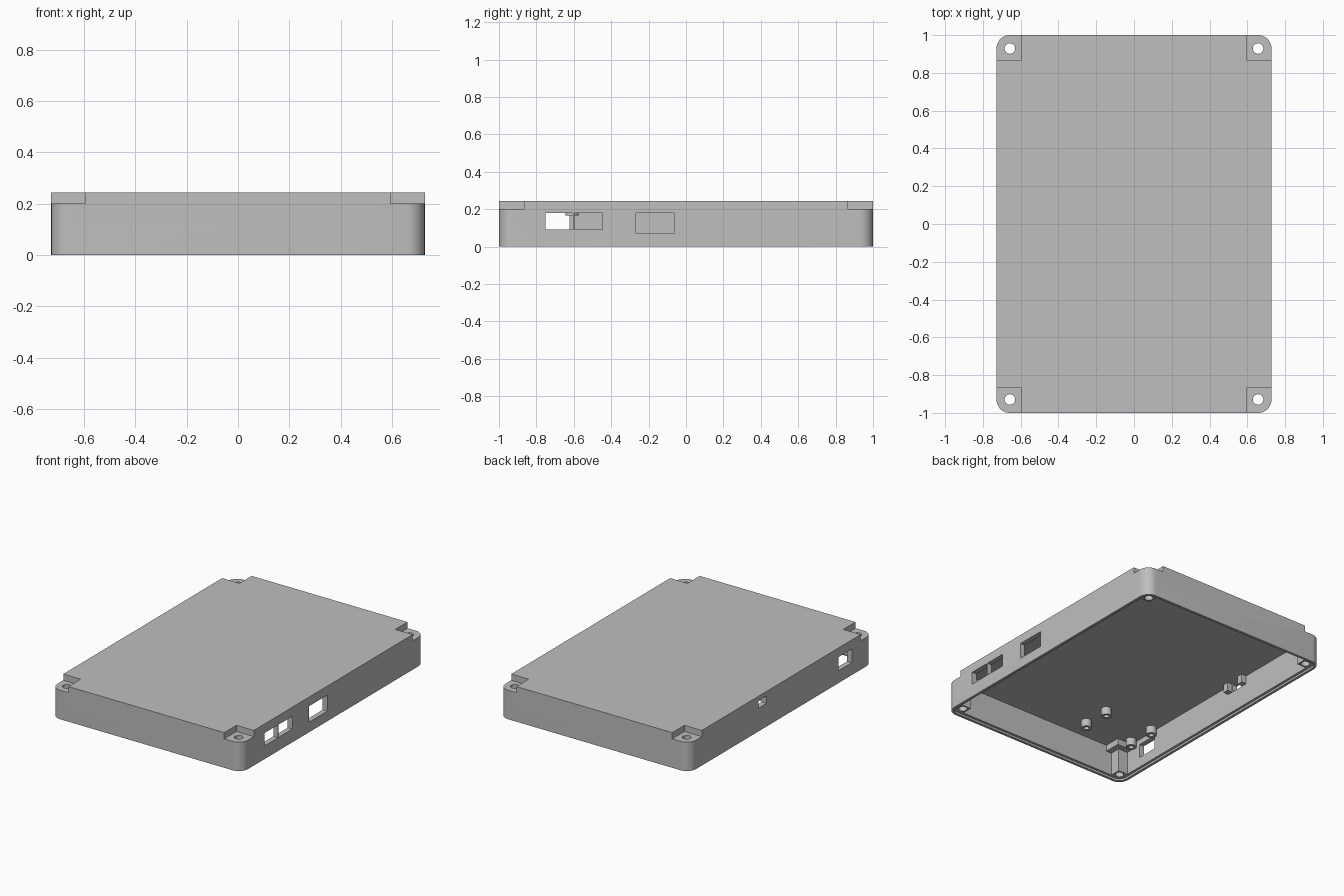
import bpy, bmesh, math
from mathutils import Matrix, Vector

if "Cube" in bpy.data.objects:
    bpy.data.objects.remove(bpy.data.objects["Cube"], do_unlink=True)

grey = bpy.data.materials.new("plain grey")
grey.use_nodes = True
grey.diffuse_color = (0.52, 0.52, 0.52, 1)
grey.node_tree.nodes["Principled BSDF"].inputs["Base Color"].default_value = grey.diffuse_color

HALF_X, HALF_Y, HEIGHT = 0.728, 1.0, 0.243
ROOF = 0.218          # underside of the top plate
WALL = 0.035
CORNERS = [(sx, sy) for sx in (-1, 1) for sy in (-1, 1)]


def finish(bm, name):
    bmesh.ops.recalc_face_normals(bm, faces=bm.faces)
    mesh = bpy.data.meshes.new(name)
    bm.to_mesh(mesh)
    bm.free()
    mesh.materials.append(grey)
    obj = bpy.data.objects.new(name, mesh)
    bpy.context.collection.objects.link(obj)
    return obj


def box(name, x, y, z):
    bm = bmesh.new()
    size = [abs(b - a) for a, b in (x, y, z)]
    mid = Vector([(a + b) / 2 for a, b in (x, y, z)])
    bmesh.ops.create_cube(bm, size=1, matrix=Matrix.Translation(mid) @ Matrix.Diagonal((*size, 1)))
    return finish(bm, name)


def cylinder(name, x, y, z, r):
    bm = bmesh.new()
    mid = Matrix.Translation((x, y, (z[0] + z[1]) / 2))
    bmesh.ops.create_cone(bm, cap_ends=True, segments=32, radius1=r, radius2=r,
                          depth=z[1] - z[0], matrix=mid)
    return finish(bm, name)


def rounded_slab(name, inset, z, radius, steps=10):
    """Rounded rectangle of the case outline, shrunk by inset."""
    bm = bmesh.new()
    cx, cy = HALF_X - inset - radius, HALF_Y - inset - radius
    ring = []
    for q, (sx, sy) in enumerate([(1, 1), (-1, 1), (-1, -1), (1, -1)]):
        for i in range(steps + 1):
            a = math.pi / 2 * (q + i / steps)
            ring.append(bm.verts.new((sx * cx + radius * math.cos(a),
                                      sy * cy + radius * math.sin(a), z[0])))
    face = bm.faces.new(ring)
    top = bmesh.ops.extrude_face_region(bm, geom=[face])["geom"]
    bmesh.ops.translate(bm, vec=(0, 0, z[1] - z[0]),
                        verts=[v for v in top if isinstance(v, bmesh.types.BMVert)])
    return finish(bm, name)


def combine(target, tool, operation="DIFFERENCE"):
    mod = target.modifiers.new("boolean", "BOOLEAN")
    mod.operation, mod.solver, mod.object = operation, "EXACT", tool
    bpy.context.view_layer.objects.active = target
    bpy.ops.object.modifier_apply(modifier=mod.name)
    bpy.data.objects.remove(tool, do_unlink=True)


def corner_box(sx, sy, width, z):
    return box("corner_tool", (sx * (HALF_X - width), sx * 0.9),
               (sy * (HALF_Y - width), sy * 1.2), z)


# Hollow space, leaving screw posts and pocket blocks in the corners
cavity = rounded_slab("cavity", WALL, (-0.1, ROOF), 0.04)
for sx, sy in CORNERS:
    combine(cavity, corner_box(sx, sy, 0.108, (-0.2, 0.3)))
    combine(cavity, corner_box(sx, sy, 0.15, (0.175, 0.31)))

# Case shell with a stepped lower rim
case = rounded_slab("case_shell", 0, (0, HEIGHT), 0.07)
combine(case, cavity)
combine(case, rounded_slab("lip", 0.018, (-0.1, 0.014), 0.05))

# Corner pockets and screw holes
for sx, sy in CORNERS:
    combine(case, corner_box(sx, sy, 0.133, (0.2, 0.4)))
    combine(case, cylinder("hole", sx * 0.657, sy * 0.929, (-0.1, 0.5), 0.028))

# Port openings: side, y range, z range
for side, y, z in [(1, (-0.75, -0.605), (0.092, 0.18)),
                   (1, (-0.597, -0.447), (0.092, 0.18)),
                   (1, (-0.267, -0.065), (0.07, 0.18)),
                   (-1, (-0.77, -0.622), (0.085, 0.18)),
                   (-1, (0.16, 0.25), (0.16, 0.212))]:
    combine(case, box("port", (side * 0.66, side * 0.9), y, z))

# Hollow board standoffs under the top plate
parts = [case]
for x in (-0.28, -0.655):
    for y in (-0.81, -0.61):
        post = cylinder("board_standoff", x, y, (0.165, ROOF + 0.005), 0.034)
        combine(post, cylinder("bore", x, y, (0.1, 0.21), 0.017))
        parts.append(post)

# Small brackets either side of the little port
for y in ((0.115, 0.155), (0.255, 0.295)):
    parts.append(box("port_bracket", (-0.7, -0.655), y, (0.16, ROOF + 0.005)))

# Smooth curved walls, keep edges crisp
for obj in bpy.context.view_layer.objects:
    obj.select_set(obj in parts)
bpy.context.view_layer.objects.active = case
bpy.ops.object.shade_smooth_by_angle(angle=math.radians(30))
